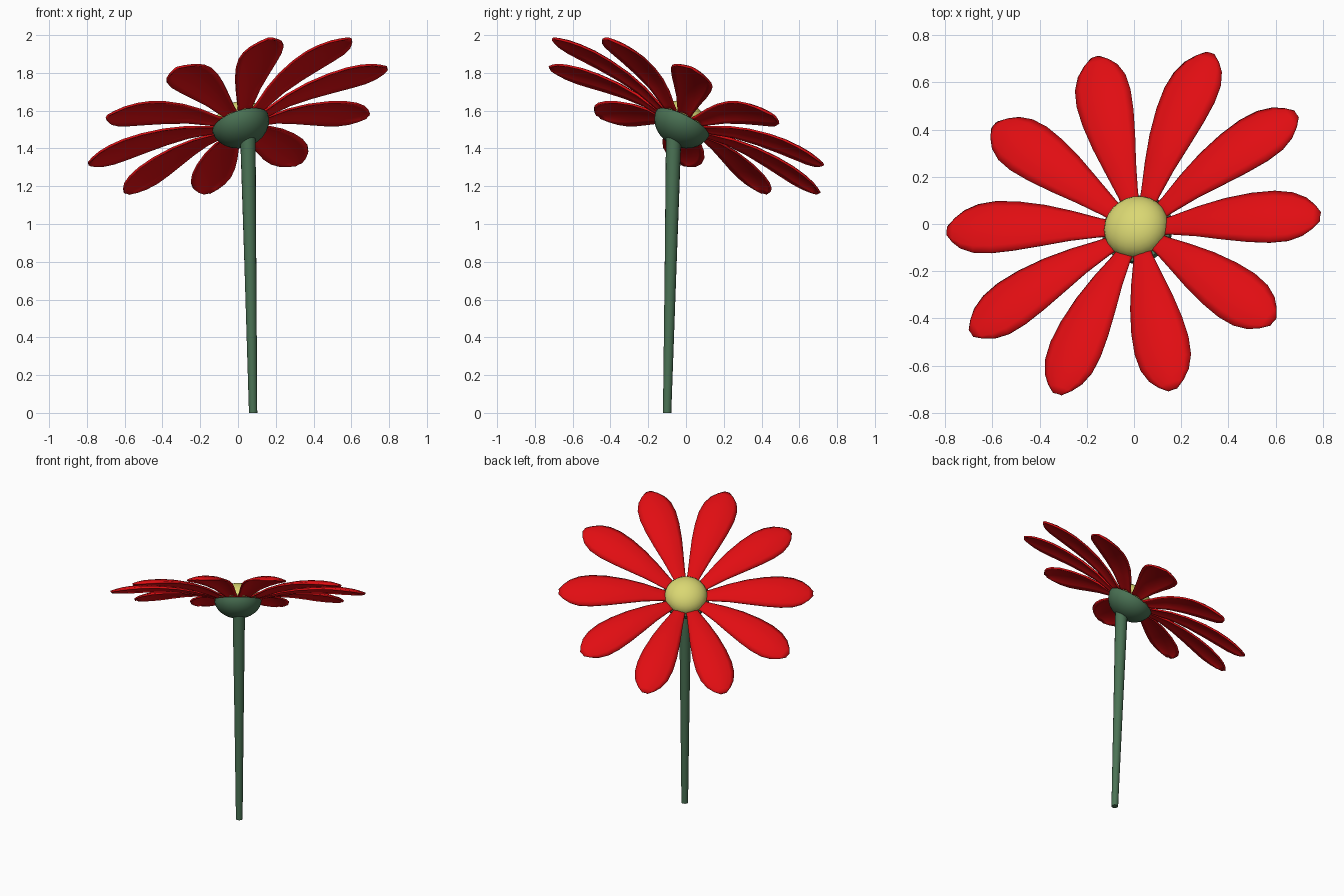
import bpy, bmesh, math
from mathutils import Vector, Matrix

if "Cube" in bpy.data.objects:
    bpy.data.objects.remove(bpy.data.objects["Cube"])

# Tilted frame of the flower head
n = Vector((-0.29, 0.43, 0.856)).normalized()
u = Vector((n.y, -n.x, 0)).normalized()
v = n.cross(u)
centre = Vector((0, 0, 1.57))
head = Matrix((u, v, n)).transposed().to_4x4()
head.translation = centre


def material(name, rgb):
    m = bpy.data.materials.new(name)
    m.diffuse_color = (*rgb, 1)
    m.use_nodes = True
    m.node_tree.nodes["Principled BSDF"].inputs["Base Color"].default_value = m.diffuse_color
    return m


red = material("petal_red", (0.75, 0.004, 0.006))
green = material("stem_green", (0.07, 0.17, 0.09))
yellow = material("pollen_yellow", (0.70, 0.68, 0.17))


def make(name, bm, mat):
    bmesh.ops.recalc_face_normals(bm, faces=bm.faces)
    me = bpy.data.meshes.new(name)
    bm.to_mesh(me)
    bm.free()
    me.materials.append(mat)
    me.polygons.foreach_set("use_smooth", [True] * len(me.polygons))
    ob = bpy.data.objects.new(name, me)
    bpy.context.collection.objects.link(ob)
    return ob


def dome(name, radius, height, base, mat, lower=False):
    # squashed half ball, closed with a flat cap
    bm = bmesh.new()
    bmesh.ops.create_uvsphere(bm, u_segments=24, v_segments=16, radius=1)
    cut = [w for w in bm.verts if (w.co.z > 0.01 if lower else w.co.z < -0.01)]
    bmesh.ops.delete(bm, geom=cut, context='VERTS')
    bmesh.ops.holes_fill(bm, edges=[e for e in bm.edges if e.is_boundary])
    for w in bm.verts:
        w.co = Vector((w.co.x * radius, w.co.y * radius, w.co.z * height + base))
    ob = make(name, bm, mat)
    ob.matrix_world = head


dome("flower_centre", 0.14, 0.10, -0.035, yellow)
dome("sepal_cup", 0.155, 0.125, -0.042, green, lower=True)

# Petals: (radius, half width, height) stations along the length
stations = [(0.08, 0.032, -0.04), (0.16, 0.042, -0.02), (0.28, 0.068, 0.015),
            (0.40, 0.094, 0.035), (0.52, 0.113, 0.043), (0.62, 0.120, 0.042),
            (0.70, 0.112, 0.034), (0.76, 0.088, 0.024), (0.80, 0.055, 0.013),
            (0.83, 0.018, 0.003)]
COLS = 8


def petal(index):
    bm = bmesh.new()
    rows = []
    for r, w, h in stations:
        row = []
        for j in range(COLS + 1):
            t = 2 * j / COLS - 1
            droop = 0.22 * w * t * t
            row.append(bm.verts.new((r, w * t, h - droop)))
        rows.append(row)
    for a, b in zip(rows, rows[1:]):
        for j in range(COLS):
            bm.faces.new((a[j], b[j], b[j + 1], a[j + 1]))
    ob = make(f"petal_{index + 1}", bm, red)
    ob.matrix_world = head @ Matrix.Rotation(index * math.tau / 10, 4, 'Z')
    mod = ob.modifiers.new("thickness", 'SOLIDIFY')
    mod.thickness = 0.012
    mod.offset = 0


for i in range(10):
    petal(i)

# Stem: tapered tube widening towards the cup
bm = bmesh.new()
rings = []
for x, y, z, r in [(0.08, -0.10, 0, 0.022), (0.066, -0.082, 0.75, 0.031),
                   (0.052, -0.065, 1.48, 0.041)]:
    rings.append([bm.verts.new((x + r * math.cos(k * math.tau / 16),
                                y + r * math.sin(k * math.tau / 16), z)) for k in range(16)])
for a, b in zip(rings, rings[1:]):
    for k in range(16):
        bm.faces.new((a[k], a[k - 1], b[k - 1], b[k]))
bm.faces.new(rings[0])
bm.faces.new(rings[-1])
make("stem", bm, green)

for ob in bpy.context.collection.objects:
    ob.select_set(True)
    bpy.context.view_layer.objects.active = ob
bpy.ops.object.shade_smooth_by_angle(angle=math.radians(40))
